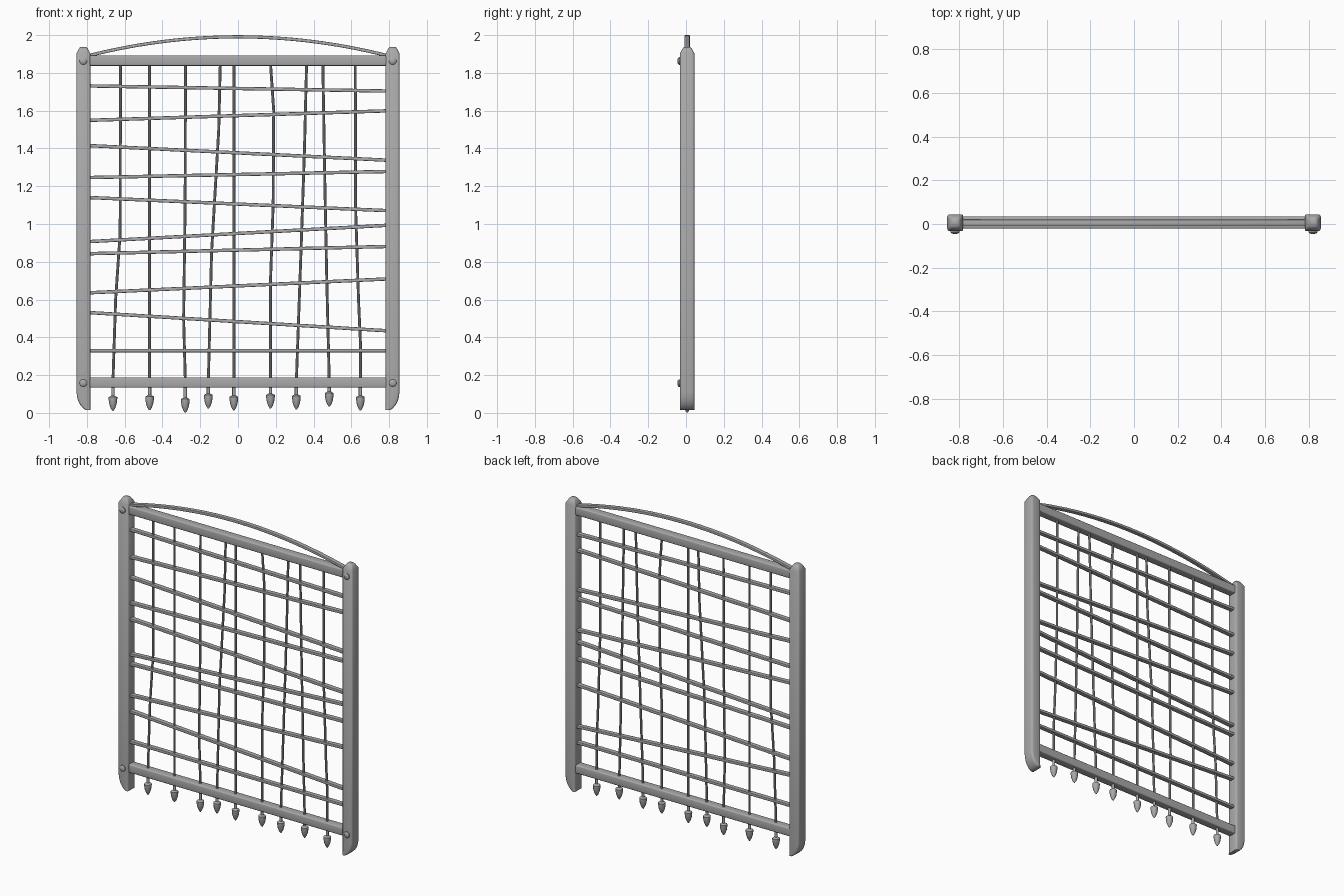
import bpy, bmesh
from math import sin, cos, pi, radians
from mathutils import Vector

if "Cube" in bpy.data.objects:
    bpy.data.objects.remove(bpy.data.objects["Cube"])

YC = 0.006  # common centre plane of the gate

# Dark iron grey
iron = bpy.data.materials.new("dark_grey")
iron.diffuse_color = (0.4, 0.4, 0.4, 1)
iron.use_nodes = True
iron.node_tree.nodes["Principled BSDF"].inputs["Base Color"].default_value = iron.diffuse_color


def loft(name, rings, angle=35):
    """Skin a list of equal-length vertex rings and cap both ends."""
    bm = bmesh.new()
    vr = [[bm.verts.new(p) for p in r] for r in rings]
    n = len(rings[0])
    for a, b in zip(vr, vr[1:]):
        for i in range(n):
            j = (i + 1) % n
            bm.faces.new((a[i], a[j], b[j], b[i]))
    bm.faces.new(vr[0][::-1])
    bm.faces.new(vr[-1])
    bmesh.ops.recalc_face_normals(bm, faces=bm.faces)
    me = bpy.data.meshes.new(name)
    bm.to_mesh(me)
    bm.free()
    me.materials.append(iron)
    ob = bpy.data.objects.new(name, me)
    bpy.context.collection.objects.link(ob)
    bpy.ops.object.select_all(action='DESELECT')
    bpy.context.view_layer.objects.active = ob
    ob.select_set(True)
    bpy.ops.object.shade_smooth_by_angle(angle=radians(angle))
    return ob


def rounded_rect(hw, hd, r, seg=3):
    pts = []
    for k, (sx, sy) in enumerate([(1, 1), (-1, 1), (-1, -1), (1, -1)]):
        for i in range(seg + 1):
            a = (k + i / seg) * pi / 2
            pts.append((sx * (hw - r) + r * cos(a), sy * (hd - r) + r * sin(a)))
    return pts


def circle(r, n=10):
    return [(r * cos(2 * pi * i / n), r * sin(2 * pi * i / n)) for i in range(n)]


def sweep(name, path, section):
    """Sweep a (in-plane, depth) section along an x-z path."""
    pts = [Vector(p) for p in path]
    rings = []
    for i, p in enumerate(pts):
        t = (pts[min(i + 1, len(pts) - 1)] - pts[max(i - 1, 0)]).normalized()
        nx, nz = -t.y, t.x
        rings.append([(p.x + nx * u, YC + v, p.y + nz * u) for u, v in section])
    return loft(name, rings)


# Side posts: levels of (z, outer x, inner x, half depth)
levels = [(0.014, 0.803, 0.782, 0.0385), (0.024, 0.819, 0.782, 0.0385),
          (0.040, 0.834, 0.782, 0.0385), (0.060, 0.845, 0.782, 0.0385),
          (0.085, 0.852, 0.782, 0.0385), (0.11, 0.855, 0.782, 0.0385),
          (1.903, 0.855, 0.782, 0.0385), (1.926, 0.843, 0.794, 0.026),
          (1.936, 0.836, 0.801, 0.018)]
for side, s in (("left", -1), ("right", 1)):
    rings = []
    for z, xo, xi, hd in levels:
        hw = (xo - xi) / 2
        sec = rounded_rect(hw, hd, min(0.012, hw * 0.6))
        rings.append([(s * ((xo + xi) / 2 + u), YC + v, z) for u, v in sec])
    loft(side + "_post", rings, 60)
    # Domed bolt heads on the front
    for lev, z in (("top", 1.863), ("bottom", 0.158)):
        rings = [[(s * 0.819 + u, y, z + v) for u, v in circle(r, 16)]
                 for y, r in ((-0.028, 0.02), (-0.038, 0.02), (-0.043, 0.015), (-0.045, 0.007))]
        loft(f"{side}_{lev}_bolt", rings)

# Top and bottom rails
for name, z in (("top_rail", 1.865), ("bottom_rail", 0.161)):
    sweep(name, [(-0.79, z), (0.79, z)], rounded_rect(0.0275, 0.0275, 0.007))

# Arched strip over the top rail
arch = [(0.785 * t / 16, 1.991 - 0.098 * (t / 16) ** 2) for t in range(-16, 17)]
sweep("arch_strip", arch, rounded_rect(0.0085, 0.014, 0.003))

# Uneven cross bars: z at left and right post
bars = [(1.731, 1.704), (1.549, 1.599), (1.415, 1.338), (1.246, 1.278), (1.140, 1.071),
        (0.907, 0.993), (0.843, 0.881), (0.636, 0.709), (0.531, 0.435), (0.330, 0.330)]
for i, (a, b) in enumerate(bars):
    sweep(f"cross_bar_{i + 1}", [(-0.785, a), (0.785, b)], rounded_rect(0.009, 0.015, 0.003))

# Bent upright rods with spear tips: (tip z, x-z path from top to bottom)
rods = [
    (0.015, [(-0.622, 1.85), (-0.624, 0.95), (-0.648, 0.6), (-0.662, 0.17)]),
    (0.018, [(-0.468, 1.85), (-0.468, 0.17)]),
    (0.005, [(-0.278, 1.85), (-0.280, 1.1), (-0.288, 0.5), (-0.279, 0.17)]),
    (0.027, [(-0.094, 1.85), (-0.102, 1.5), (-0.140, 0.85), (-0.157, 0.17)]),
    (0.017, [(-0.022, 1.85), (-0.022, 0.17)]),
    (0.027, [(0.172, 1.85), (0.189, 1.6), (0.186, 1.1), (0.172, 0.7), (0.172, 0.17)]),
    (0.022, [(0.363, 1.85), (0.352, 1.4), (0.335, 0.9), (0.309, 0.17)]),
    (0.037, [(0.449, 1.85), (0.460, 1.2), (0.470, 0.7), (0.483, 0.17)]),
    (0.016, [(0.621, 1.85), (0.622, 1.1), (0.638, 0.6), (0.649, 0.35), (0.648, 0.17)]),
]
tip_profile = [(0.0, 0.003), (0.014, 0.012), (0.034, 0.019), (0.056, 0.0225),
               (0.072, 0.023), (0.080, 0.009)]
for i, (tip, path) in enumerate(rods):
    sweep(f"upright_rod_{i + 1}", path, circle(0.0075, 8))
    x = path[-1][0]
    prof = [(tip + h - 0.004, r) for h, r in tip_profile] + [(0.15, 0.009)]
    loft(f"spear_tip_{i + 1}", [[(x + u, YC + v, z) for u, v in circle(r)] for z, r in prof], 45)
